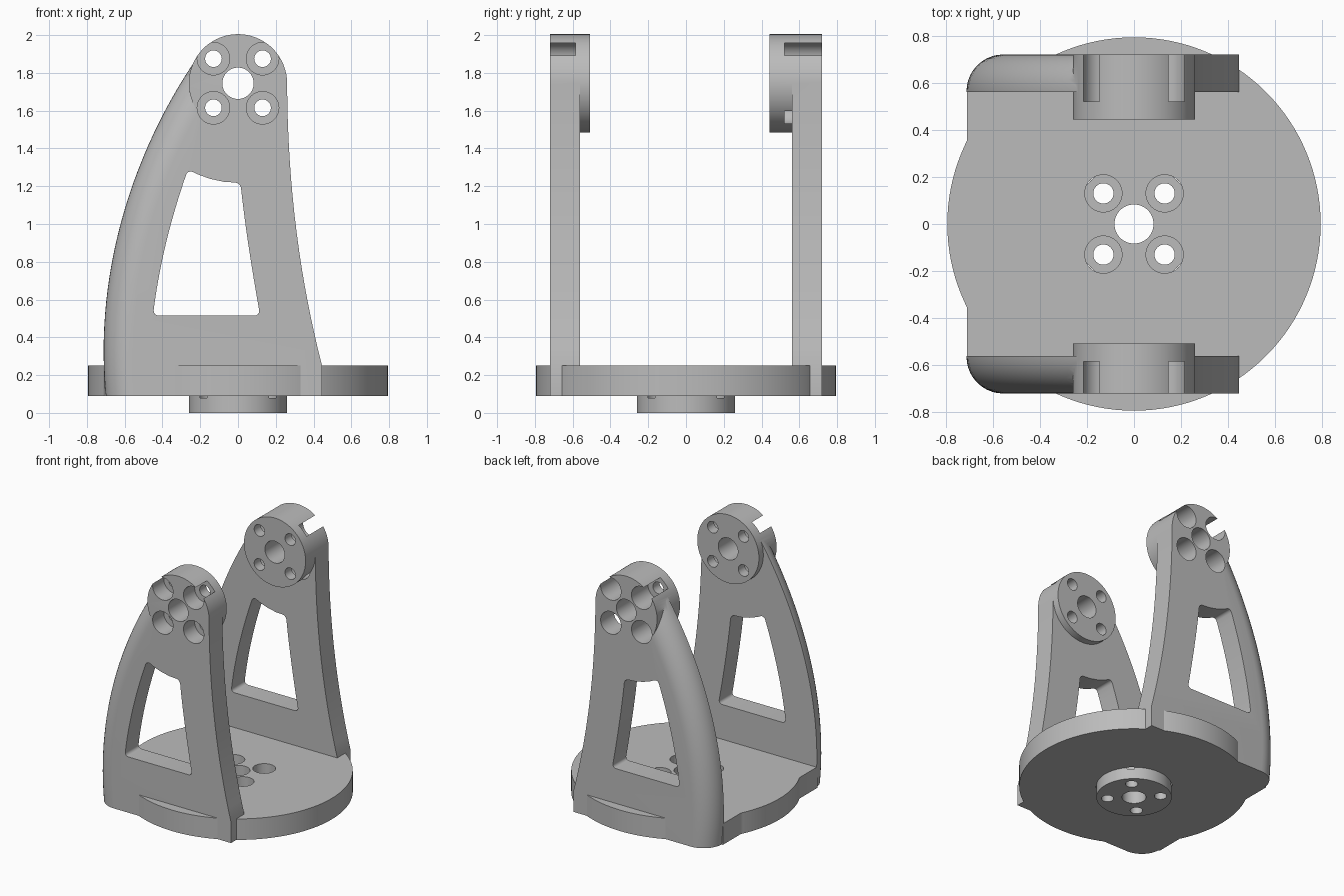
import bpy, bmesh, math
from mathutils import Vector, Matrix
from mathutils.geometry import interpolate_bezier

if "Cube" in bpy.data.objects:
    bpy.data.objects.remove(bpy.data.objects["Cube"])

grey = bpy.data.materials.new("plain_grey")
grey.use_nodes = True
colour = (0.5, 0.5, 0.5, 1)
grey.diffuse_color = colour
grey.node_tree.nodes["Principled BSDF"].inputs["Base Color"].default_value = colour

HUB_Z, HUB_R = 1.745, 0.26
FLOOR = 0.078          # metal left under the screw heads
OUTER, INNER = 0.72, 0.56
CORNERS = [(a, b) for a in (-0.13, 0.13) for b in (-0.13, 0.13)]


def finish(name, bm):
    bmesh.ops.recalc_face_normals(bm, faces=bm.faces[:])
    mesh = bpy.data.meshes.new(name)
    bm.to_mesh(mesh)
    bm.free()
    mesh.materials.append(grey)
    obj = bpy.data.objects.new(name, mesh)
    bpy.context.scene.collection.objects.link(obj)
    return obj


def cylinder(name, start, end, radius, sides=64):
    start, end = Vector(start), Vector(end)
    axis = end - start
    turn = axis.to_track_quat('Z', 'Y').to_matrix().to_4x4()
    bm = bmesh.new()
    bmesh.ops.create_cone(bm, cap_ends=True, segments=sides, radius1=radius,
                          radius2=radius, depth=axis.length,
                          matrix=Matrix.Translation((start + end) / 2) @ turn)
    return finish(name, bm)


def prism(outline, y0, y1):
    """Join two copies of an x-z outline along y."""
    bm = bmesh.new()
    a, b = [[bm.verts.new((x, y, z)) for x, z in outline] for y in (y0, y1)]
    bm.faces.new(a)
    bm.faces.new(b[::-1])
    for i in range(len(a)):
        bm.faces.new((a[i - 1], b[i - 1], b[i], a[i]))
    bmesh.ops.recalc_face_normals(bm, faces=bm.faces[:])
    return bm


def bevel(bm, edges, width, steps):
    bmesh.ops.bevel(bm, geom=edges, offset=width, segments=steps, profile=0.5,
                    affect='EDGES', clamp_overlap=False)


def curve(p0, h0, h1, p1, count):
    pts = [Vector((p[0], p[1], 0)) for p in (p0, h0, h1, p1)]
    return [(p.x, p.y) for p in interpolate_bezier(*pts, count)]


def combine(obj, tools, operation):
    for tool in tools:
        mod = obj.modifiers.new(operation, 'BOOLEAN')
        mod.operation, mod.solver, mod.object = operation, 'EXACT', tool
    graph = bpy.context.evaluated_depsgraph_get()
    graph.update()
    mesh = bpy.data.meshes.new_from_object(obj.evaluated_get(graph))
    obj.modifiers.clear()
    obj.data = mesh
    for tool in tools:
        bpy.data.objects.remove(tool)


def smooth(obj):
    bpy.ops.object.select_all(action='DESELECT')
    obj.select_set(True)
    bpy.context.view_layer.objects.active = obj
    bpy.ops.object.shade_smooth_by_angle(angle=math.radians(30))


def arm(name, side, hub_end):
    out, inn = side * OUTER, side * INNER
    # Side plate with a curved back edge rounded over on the outside
    back = curve((-0.70, 0.09), (-0.765, 0.75), (-0.55, 1.4), (-0.21, 1.89), 28)
    front = curve((HUB_R, HUB_Z), (0.262, 1.25), (0.316, 0.75), (0.445, 0.25), 16)
    bm = prism(back + [(0, HUB_Z)] + front + [(0.445, 0.09)], out, inn)
    rim = [e for e in bm.edges
           if all(v.co.x < -0.15 and abs(v.co.y - out) < 0.001 for v in e.verts)]
    bevel(bm, rim, OUTER - INNER - 0.004, 10)
    plate = finish(name, bm)

    # Hub at the top
    hub = cylinder("hub", (0, out, HUB_Z), (0, side * hub_end, HUB_Z), HUB_R, 96)
    combine(plate, [hub], 'UNION')

    # Window, its top edge concentric with the hub
    left = curve((-0.45, 0.515), (-0.42, 0.78), (-0.35, 1.05), (-0.265, 1.288), 12)
    top = [(0.527 * math.sin(a), HUB_Z - 0.527 * math.cos(a))
           for a in (-0.4, -0.28, -0.14, 0.025)]
    right = curve(top[-1], (0.035, 1.0), (0.075, 0.75), (0.117, 0.515), 8)
    bm = prism(left + top + right[1:], side * 0.4, side * 0.9)
    tips = [left[0], left[-1], top[-1], right[-1]]
    posts = [e for e in bm.edges if abs(e.verts[0].co.y - e.verts[1].co.y) > 0.1
             and any(math.dist(e.verts[0].co.xz, t) < 0.001 for t in tips)]
    bevel(bm, posts, 0.03, 5)
    cutters = [finish("window_cutter", bm)]

    # Shaft hole, screw holes and counterbores
    far, near = side * 0.9, side * 0.3
    cutters.append(cylinder("shaft_cutter", (0, far, HUB_Z), (0, near, HUB_Z), 0.083, 48))
    for x, z in CORNERS:
        z += HUB_Z
        cutters.append(cylinder("screw_cutter", (x, far, z), (x, near, z), 0.044, 32))
        cutters.append(cylinder("bore_cutter", (x, far, z),
                                (x, side * (hub_end + FLOOR), z), 0.086, 48))
    combine(plate, cutters, 'DIFFERENCE')
    smooth(plate)


arm("front_arm", -1, 0.507)
arm("back_arm", 1, 0.443)

# Turntable disc, squared off under the rounded arm edges, with a boss beneath
base = cylinder("base", (0, 0, 0.09), (0, 0, 0.25), 0.793, 128)
bm = bmesh.new()
bmesh.ops.create_cube(bm, size=1, matrix=Matrix.Translation((-0.5, 0, 0.17))
                      @ Matrix.Diagonal((0.42, 1.14, 0.16, 1)))
filler = finish("filler", bm)
boss = cylinder("boss", (0, 0, 0), (0, 0, 0.15), HUB_R, 96)
combine(base, [filler, boss], 'UNION')

holes = [cylinder("centre_cutter", (0, 0, -0.1), (0, 0, 0.4), 0.083, 48)]
for x, y in CORNERS:
    holes.append(cylinder("screw_cutter", (x, y, -0.1), (x, y, 0.4), 0.043, 32))
    holes.append(cylinder("bore_cutter", (x, y, FLOOR), (x, y, 0.4), 0.079, 48))
combine(base, holes, 'DIFFERENCE')
smooth(base)
